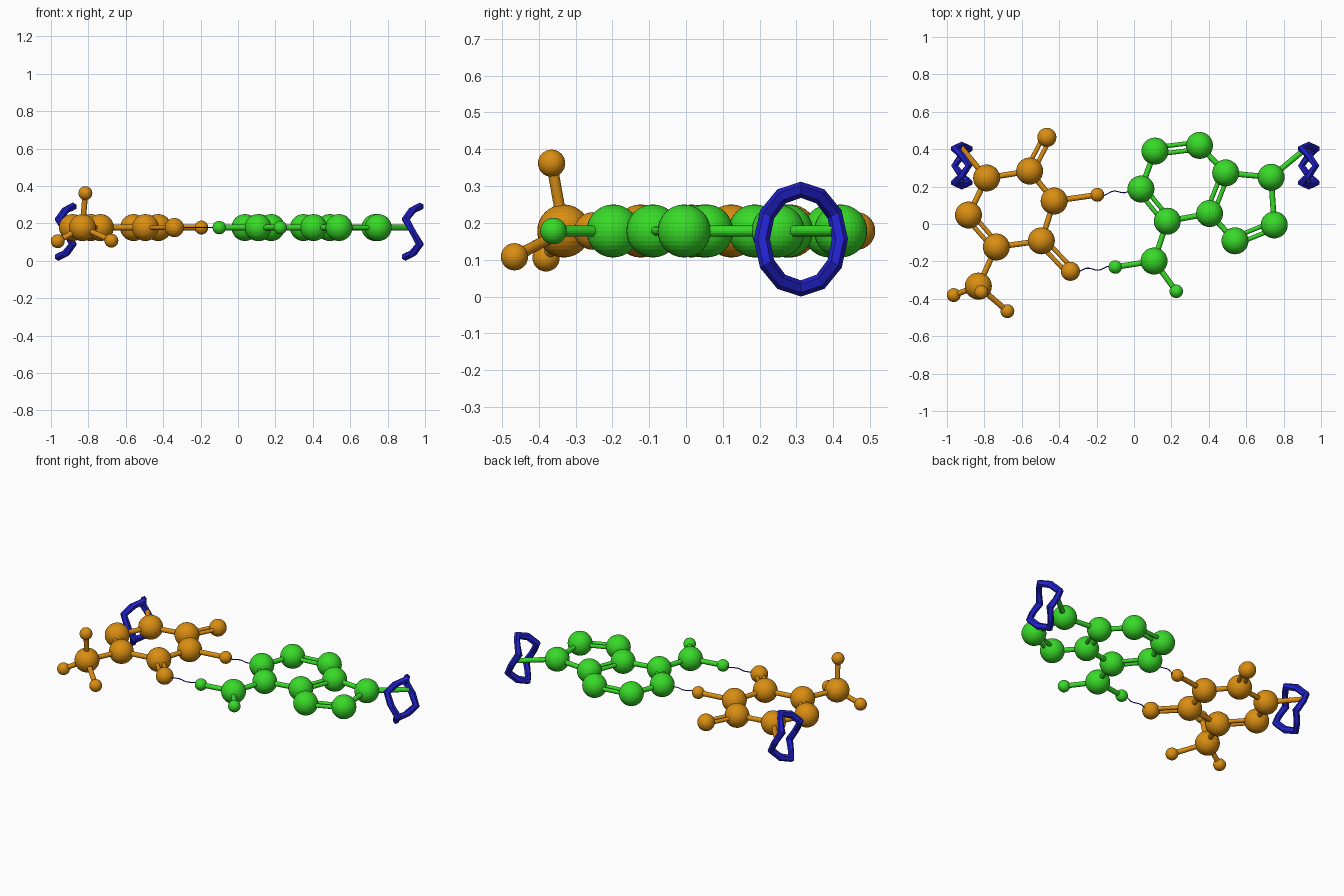
import bpy, bmesh, math
from mathutils import Vector, Matrix

if "Cube" in bpy.data.objects:
    bpy.data.objects.remove(bpy.data.objects["Cube"])

Z = 0.178                       # height of the flat molecule


def material(name, rgb):
    m = bpy.data.materials.new(name)
    m.diffuse_color = (*rgb, 1)
    m.use_nodes = True
    m.node_tree.nodes["Principled BSDF"].inputs["Base Color"].default_value = m.diffuse_color
    return m


ORANGE = material("orange", (0.70, 0.27, 0.006))
GREEN = material("green", (0.04, 0.70, 0.022))
BLUE = material("blue", (0.015, 0.015, 0.60))


def finish(bm, name, mat):
    me = bpy.data.meshes.new(name)
    bm.to_mesh(me)
    bm.free()
    me.materials.append(mat)
    ob = bpy.data.objects.new(name, me)
    bpy.context.collection.objects.link(ob)
    return ob


def point(p):
    return Vector((p[0], p[1], p[2] if len(p) > 2 else Z))


def atoms(name, places, radius, mat):
    bm = bmesh.new()
    for p in places:
        bmesh.ops.create_uvsphere(bm, u_segments=32, v_segments=16, radius=radius,
                                  matrix=Matrix.Translation(point(p)))
    finish(bm, name, mat)


def rod(bm, a, b, r):
    d = b - a
    rot = d.to_track_quat('Z', 'Y').to_matrix().to_4x4()
    bmesh.ops.create_cone(bm, cap_ends=True, segments=16, radius1=r, radius2=r,
                          depth=d.length, matrix=Matrix.Translation((a + b) / 2) @ rot)


def bonds(name, table, singles, doubles, mat):
    bm = bmesh.new()
    for i, j in singles:
        rod(bm, point(table[i]), point(table[j]), 0.015)
    for i, j in doubles:
        a, b = point(table[i]), point(table[j])
        side = (b - a).cross(Vector((0, 0, 1))).normalized() * 0.019
        for s in (-1, 1):
            rod(bm, a + side * s, b + side * s, 0.012)
    finish(bm, name, mat)


def tube(name, pts, frames, sides, r, closed, mat):
    """Sweep a round section along points; frames holds two axes per point."""
    bm = bmesh.new()
    rows = []
    for p, (u, v) in zip(pts, frames):
        rows.append([bm.verts.new(p + r * (u * math.cos(t) + v * math.sin(t)))
                     for t in (2 * math.pi * k / sides for k in range(sides))])
    n = len(rows)
    for i in range(n if closed else n - 1):
        a, b = rows[i], rows[(i + 1) % n]
        for k in range(sides):
            m = (k + 1) % sides
            bm.faces.new((a[k], a[m], b[m], b[k]))
    bmesh.ops.recalc_face_normals(bm, faces=bm.faces)
    finish(bm, name, mat)


# Green double-ring molecule
green = {
    "A": (0.037, 0.187), "B": (0.112, 0.39), "C": (0.35, 0.42), "D": (0.49, 0.273),
    "E": (0.404, 0.056), "F": (0.178, 0.015), "G": (0.107, -0.198), "I": (0.54, -0.09),
    "J": (0.75, -0.005), "K": (0.733, 0.25),
    "h1": (-0.10, -0.23), "h2": (0.226, -0.36), "end": (0.92, 0.405)}
atoms("green_large_atoms", [green[k] for k in "ABCDEFGIJK"], 0.072, GREEN)
atoms("green_small_atoms", [green["h1"], green["h2"]], 0.036, GREEN)
bonds("green_bonds", green,
      [("A", "B"), ("C", "D"), ("E", "F"), ("F", "G"), ("E", "I"), ("J", "K"),
       ("K", "D"), ("G", "h1"), ("G", "h2"), ("K", "end")],
      [("B", "C"), ("F", "A"), ("D", "E"), ("I", "J")], GREEN)

# Orange single-ring molecule
orange = {
    "A": (-0.788, 0.246), "B": (-0.558, 0.283), "C": (-0.427, 0.123), "D": (-0.495, -0.09),
    "E": (-0.736, -0.123), "F": (-0.885, 0.048), "M": (-0.832, -0.332),
    "o1": (-0.466, 0.463), "o2": (-0.34, -0.253), "h": (-0.196, 0.156),
    "m1": (-0.964, -0.38, 0.105), "m2": (-0.677, -0.466, 0.108),
    "m3": (-0.816, -0.365, 0.362), "end": (-0.925, 0.41)}
atoms("orange_large_atoms", [orange[k] for k in "ABCDEFM"], 0.072, ORANGE)
atoms("orange_medium_atoms", [orange["o1"], orange["o2"]], 0.051, ORANGE)
atoms("orange_small_atoms", [orange[k] for k in ("h", "m1", "m2", "m3")], 0.037, ORANGE)
bonds("orange_bonds", orange,
      [("A", "B"), ("B", "C"), ("C", "D"), ("D", "E"), ("F", "A"), ("E", "M"),
       ("C", "h"), ("M", "m1"), ("M", "m2"), ("M", "m3"), ("A", "end")],
      [("E", "F"), ("B", "o1"), ("D", "o2")], ORANGE)

# Wavy twelve-sided end rings
for name, cx in (("left_ring", -0.921), ("right_ring", 0.934)):
    pts, frames = [], []
    for k in range(12):
        t = math.pi * k / 6
        pts.append(Vector((cx + 0.038 * math.cos(3 * t),
                           0.312 + 0.106 * math.sin(t), 0.156 + 0.134 * math.cos(t))))
        frames.append((Vector((0, math.sin(t), math.cos(t))), Vector((1, 0, 0))))
    tube(name, pts, frames, 6, 0.022, True, BLUE)

# Thin wavy links between the two molecules
for name, a, b in (("upper_link", orange["h"], green["A"]),
                   ("lower_link", orange["o2"], green["h1"])):
    a, b = point(a), point(b)
    d = b - a
    side = Vector((-d.y, d.x, 0)).normalized()
    pts = [a + d * (i / 24) + side * 0.008 * math.sin(4 * math.pi * i / 24 + math.pi)
           for i in range(25)]
    tube(name, pts, [(side, Vector((0, 0, 1)))] * 25, 6, 0.003, False, BLUE)
